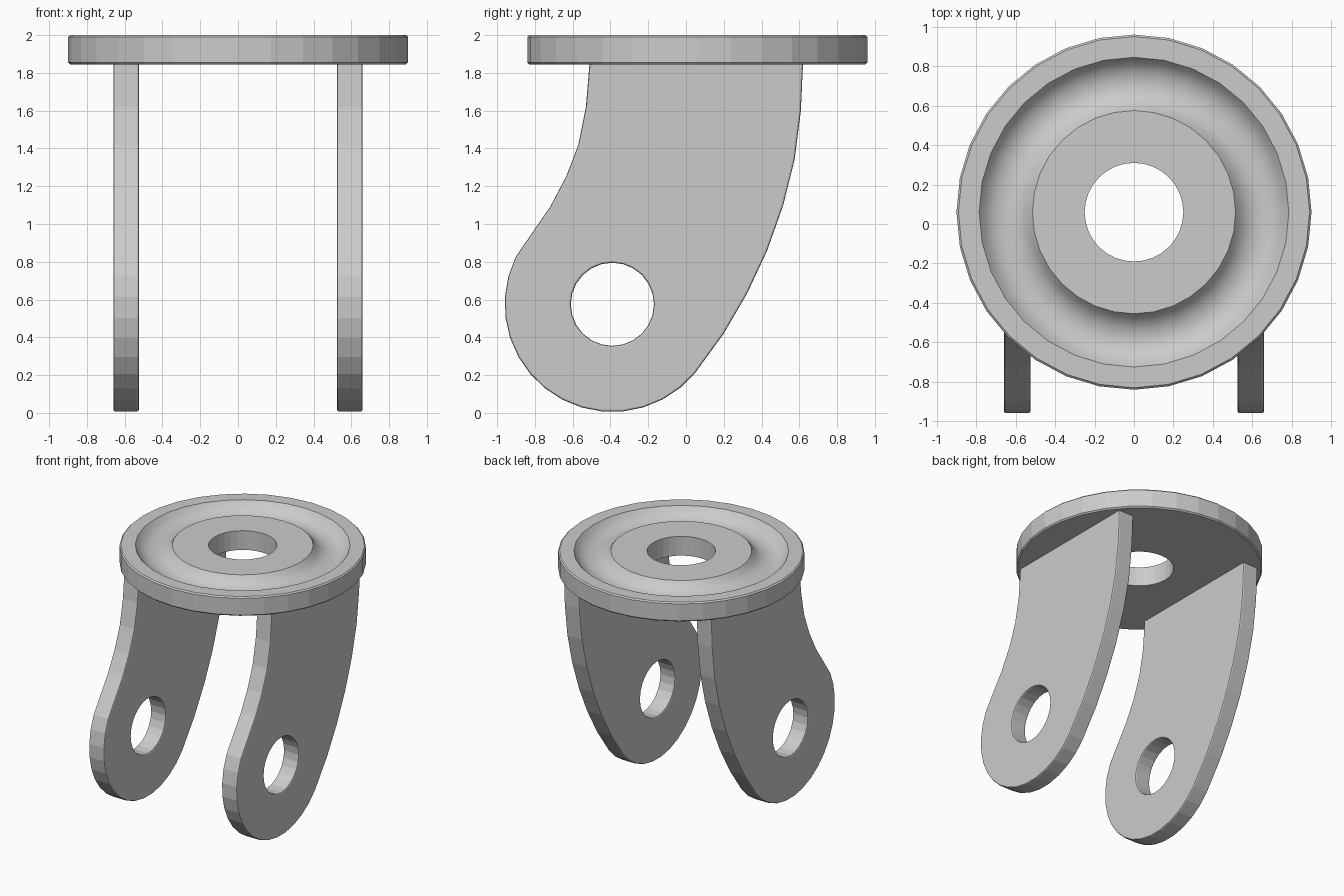
import bpy, bmesh
from math import sin, cos, pi, radians, sqrt
from mathutils import Matrix, Vector

cube = bpy.data.objects.get("Cube")
if cube:
    bpy.data.objects.remove(cube, do_unlink=True)

metal = bpy.data.materials.new("light_grey_metal")
metal.use_nodes = True
GREY = (0.6, 0.6, 0.6, 1)
metal.diffuse_color = GREY
metal.node_tree.nodes["Principled BSDF"].inputs["Base Color"].default_value = GREY


def make_object(name, bm):
    bmesh.ops.recalc_face_normals(bm, faces=bm.faces)
    mesh = bpy.data.meshes.new(name)
    bm.to_mesh(mesh)
    bm.free()
    mesh.materials.append(metal)
    obj = bpy.data.objects.new(name, mesh)
    bpy.context.collection.objects.link(obj)
    return obj


def add_bevel(obj, width):
    bevel = obj.modifiers.new("edge_round", "BEVEL")
    bevel.width = width
    bevel.segments = 2
    bevel.limit_method = "ANGLE"
    bevel.angle_limit = radians(50)


# Swivel plate: a turned ring with a rounded bearing groove in its top
SEGMENTS = 32
TOP, BOTTOM = 2.0, 1.845
groove_in, groove_out, depth = 0.515, 0.785, 0.08
half = (groove_out - groove_in) / 2
mid = groove_in + half
radius = (half ** 2 + depth ** 2) / (2 * depth)
STEPS = 10
groove = []
for i in range(STEPS + 1):
    dx = -half + 2 * half * i / STEPS
    groove.append((mid + dx, TOP - depth + radius - sqrt(radius ** 2 - dx ** 2)))
profile = [(0.25, BOTTOM), (0.25, TOP)] + groove + [
    (0.89, TOP), (0.9, TOP - 0.01), (0.9, BOTTOM + 0.01), (0.89, BOTTOM)]

bm = bmesh.new()
rings = []
for s in range(SEGMENTS):
    a = 2 * pi * s / SEGMENTS
    rings.append([bm.verts.new((r * cos(a), 0.06 + r * sin(a), z)) for r, z in profile])
count = len(profile)
for s in range(SEGMENTS):
    here, there = rings[s], rings[(s + 1) % SEGMENTS]
    for k in range(count):
        n = (k + 1) % count
        face = bm.faces.new((here[k], here[n], there[n], there[k]))
        face.smooth = 2 <= k < 2 + STEPS
# Keep the groove rims crisp
for edge in bm.edges:
    if len({f.smooth for f in edge.link_faces}) > 1:
        edge.smooth = False
make_object("swivel_plate", bm)


# Fork legs: side outline with a round axle eye
AXLE_Y, AXLE_Z = -0.39, 0.575


def arc(r, start, end, steps):
    angles = [radians(start + (end - start) * i / steps) for i in range(steps + 1)]
    return [(AXLE_Y + r * cos(a), AXLE_Z + r * sin(a)) for a in angles]


front_edge = [(-0.51, 1.86), (-0.53, 1.62), (-0.57, 1.42), (-0.635, 1.25),
              (-0.72, 1.09), (-0.82, 0.945)]
back_edge = [(0.2, 0.42), (0.325, 0.635), (0.43, 0.86), (0.515, 1.1),
             (0.575, 1.34), (0.608, 1.6), (0.62, 1.86)]
outline = front_edge + arc(0.57, 154, 320, 15) + back_edge
eye = arc(0.22, 0, 360, 24)[:-1]


def fork_leg(name, x_inner, x_outer):
    bm = bmesh.new()
    edges = []
    for loop in (outline, eye):
        verts = [bm.verts.new((x_inner, y, z)) for y, z in loop]
        edges += [bm.edges.new((v, verts[i - 1])) for i, v in enumerate(verts)]
    bmesh.ops.triangle_fill(bm, edges=edges, use_beauty=True, normal=Vector((1, 0, 0)))
    side = bmesh.ops.extrude_face_region(bm, geom=bm.faces[:])
    moved = [g for g in side["geom"] if isinstance(g, bmesh.types.BMVert)]
    bmesh.ops.translate(bm, verts=moved, vec=(x_outer - x_inner, 0, 0))
    add_bevel(make_object(name, bm), 0.01)


fork_leg("left_fork_leg", 0.525, 0.66)
fork_leg("right_fork_leg", -0.525, -0.66)
